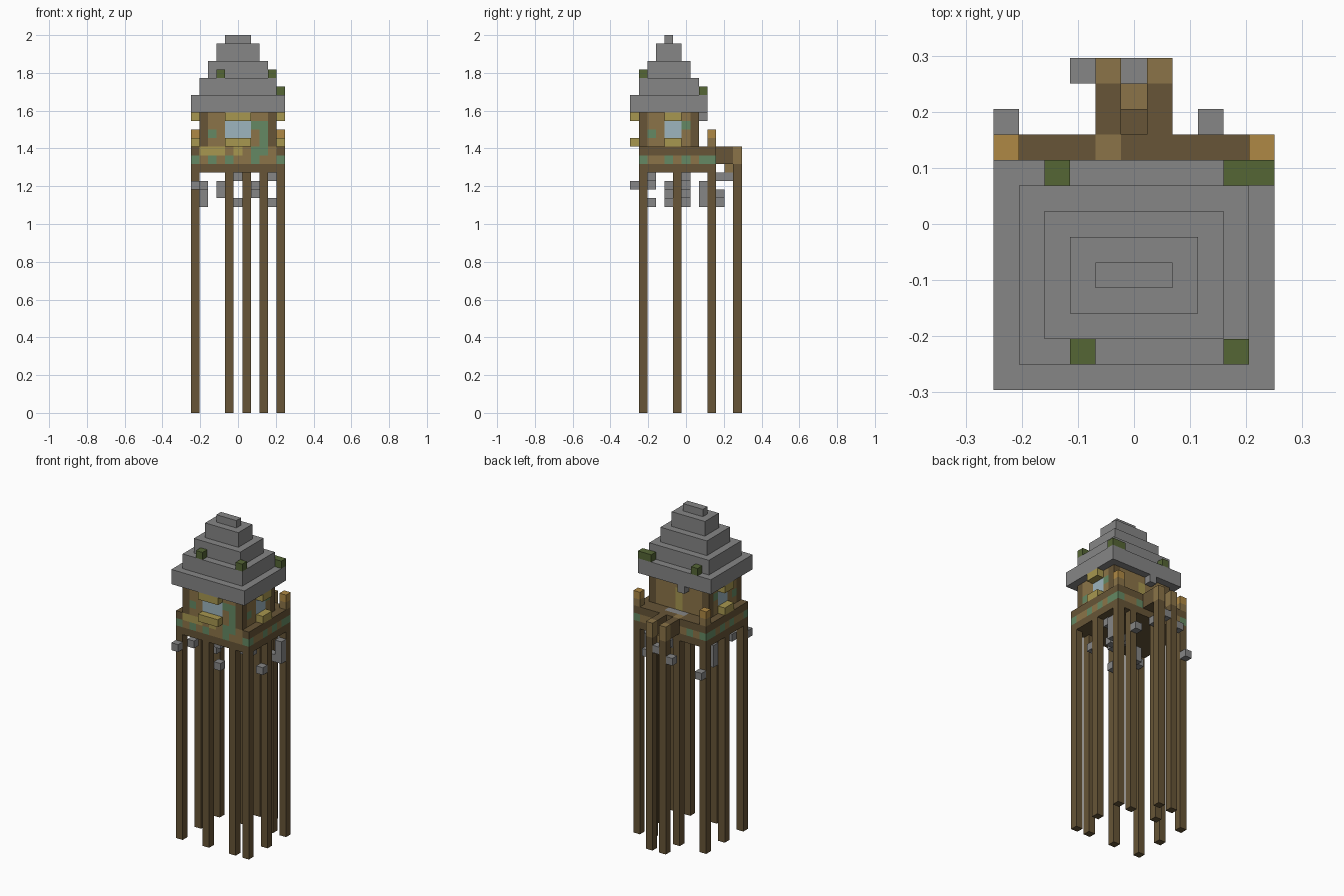
import bpy, bmesh
from itertools import product
from mathutils import Vector

if "Cube" in bpy.data.objects:
    bpy.data.objects.remove(bpy.data.objects["Cube"])

U = 2 / 44                                  # edge length of one block
ORIGIN = Vector((-5.5, -6.5, 0))

COLOURS = {
    "stone_grey": (0.24, 0.24, 0.24),
    "dark_wood": (0.135, 0.091, 0.038),
    "mid_wood": (0.26, 0.175, 0.065),
    "pale_yellow_wood": (0.39, 0.31, 0.08),
    "orange_wood": (0.43, 0.25, 0.058),
    "moss_green": (0.091, 0.133, 0.036),
    "copper_green": (0.13, 0.25, 0.125),
    "window_blue": (0.34, 0.46, 0.52),
}
SLOTS = list(COLOURS)
for name, rgb in COLOURS.items():
    mat = bpy.data.materials.new(name)
    mat.use_nodes = True
    mat.diffuse_color = (*rgb, 1)
    bsdf = next(n for n in mat.node_tree.nodes if n.type == "BSDF_PRINCIPLED")
    bsdf.inputs["Base Color"].default_value = (*rgb, 1)
    bsdf.inputs["Roughness"].default_value = 0.9
MATS = [bpy.data.materials[n] for n in SLOTS]


def span(v):
    return range(v[0], v[1] + 1) if isinstance(v, tuple) else (v,)


def fill(cells, x, y, z, colour):
    """Fill a block range; each axis is an index or an inclusive pair."""
    for c in product(span(x), span(y), span(z)):
        cells[c] = colour
    return cells


def build(name, cells):
    """Turn blocks into one mesh of their exposed faces."""
    bm = bmesh.new()
    verts = {}

    def corner(p):
        key = tuple(p)
        if key not in verts:
            verts[key] = bm.verts.new((Vector(p) + ORIGIN) * U)
        return verts[key]

    for c, colour in cells.items():
        for axis, side in product(range(3), (0, 1)):
            near = list(c)
            near[axis] += 2 * side - 1
            if tuple(near) in cells:
                continue
            ring = []
            for s, t in ((0, 0), (1, 0), (1, 1), (0, 1)):
                p = list(c)
                p[axis] += side
                p[(axis + 1) % 3] += s
                p[(axis + 2) % 3] += t
                ring.append(corner(p))
            face = bm.faces.new(ring if side else ring[::-1])
            face.material_index = SLOTS.index(colour)
    mesh = bpy.data.meshes.new(name)
    bm.to_mesh(mesh)
    bm.free()
    for m in MATS:
        mesh.materials.append(m)
    obj = bpy.data.objects.new(name, mesh)
    bpy.context.collection.objects.link(obj)


def block(name, x, y, z, colour):
    build(name, fill({}, x, y, z, colour))


# Stilts under the platform and the rear landing
for y, xs in ((1, (0, 4, 8, 10)), (5, (0, 10)), (9, (0, 4, 8, 10))):
    for x in xs:
        block("stilt", x, y, (0, 27), "dark_wood")
for x in (4, 6):
    block("landing_stilt", x, 12, (0, 28), "dark_wood")

# Platform with a weathered middle band
deck = fill({}, (0, 10), (1, 9), (28, 30), "dark_wood")
for x, y in product(range(11), range(1, 10)):
    deck[x, y, 29] = "mid_wood"
for x in (0, 2, 4, 7, 10):
    deck[x, 1, 29] = "copper_green"
    deck[x, 9, 29] = "copper_green"
for y in (1, 4, 6, 8, 9):
    deck[0, y, 29] = deck[10, y, 29] = "copper_green"
fill(deck, (1, 9), 1, 30, "mid_wood")
fill(deck, (1, 3), 1, 30, "pale_yellow_wood")
fill(deck, 5, 1, 30, "pale_yellow_wood")
fill(deck, (7, 8), 1, 30, "copper_green")
fill(deck, 4, 9, 30, "mid_wood")
fill(deck, (4, 6), 8, 30, "stone_grey")
build("platform", deck)

# Cabin with corner posts, flush windows and a back door
cabin = fill({}, (1, 9), (1, 7), (31, 34), "mid_wood")
for x, y in product((1, 9), (1, 7)):
    fill(cabin, x, y, (31, 34), "dark_wood")
fill(cabin, (4, 6), 1, (32, 33), "window_blue")
for x in (1, 9):
    fill(cabin, x, (4, 5), (32, 33), "window_blue")
    fill(cabin, x, 2, 32, "copper_green")
    fill(cabin, x, 6, 33, "copper_green")
fill(cabin, 8, 1, (31, 33), "copper_green")
fill(cabin, 7, 1, 33, "copper_green")
fill(cabin, 2, 1, 32, "copper_green")
fill(cabin, 5, 7, (31, 33), "pale_yellow_wood")
build("cabin", cabin)

# Window sills and lintels
for z, part in ((31, "sill"), (34, "lintel")):
    block("front_window_" + part, (4, 6), 0, z, "pale_yellow_wood")
    for x in (0, 10):
        block("side_window_" + part, x, (4, 5), z, "pale_yellow_wood")

# Stepped roof: each tier is inset by one block
for step in range(5):
    base = 35 + 2 * step
    block("roof_tier", (step, 10 - step), (step, 8 - step),
          (base, min(base + 1, 43)), "stone_grey")
block("roof_back_tile", 4, 8, 34, "stone_grey")

# Moss clumps on the roof
for x, y, z in ((3, 1, 39), (9, 1, 39), (2, 8, 37), ((9, 10), 8, 37)):
    block("moss", x, y, z, "moss_green")

# Rear corner posts with bright caps
for x in (0, 10):
    post = fill({}, x, 9, 31, "mid_wood")
    build("rear_post", fill(post, x, 9, 32, "orange_wood"))

# Rear landing: two rails and a descending stair between them
for x in (4, 6):
    rail = fill({}, x, (10, 11), (29, 30), "dark_wood")
    build("landing_rail", fill(rail, x, 12, (29, 30), "mid_wood"))
stair = fill({}, 5, 10, 29, "dark_wood")
fill(stair, 5, 11, 28, "mid_wood")
build("landing_stair", fill(stair, 5, 12, 27, "stone_grey"))

# Loose stones hanging below the platform
for x, y, z in ((0, 0, 26), (1, 6, (24, 26)), (1, 2, 26), (3, 12, 26),
                (3, 4, (25, 26)), (5, 2, 27), (5, 2, 24), (7, 6, 25),
                (10, 4, 24), (10, 8, (24, 26)), (9, 8, 24), (9, 6, 27),
                (0, 10, 24), (8, 10, 25), (5, (10, 11), 27), (7, 4, 26)):
    block("hanging_stone", x, y, z, "stone_grey")
